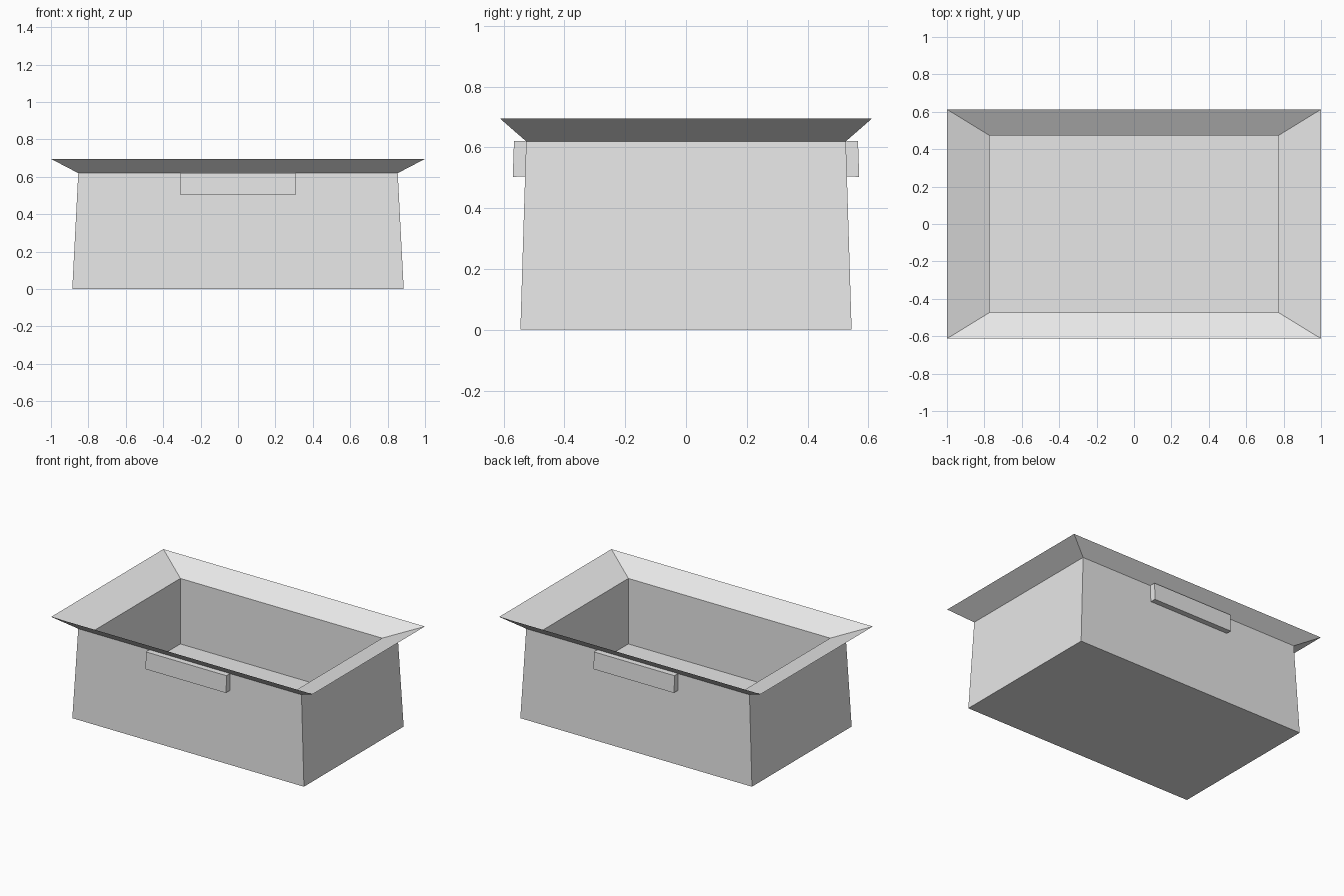
import bpy
import bmesh

old = bpy.data.objects.get("Cube")
if old:
    bpy.data.objects.remove(old, do_unlink=True)

# Single plain grey material
grey = bpy.data.materials.new("light grey")
grey.use_nodes = True
colour = (0.8, 0.8, 0.8, 1)
grey.diffuse_color = colour
grey.node_tree.nodes["Principled BSDF"].inputs["Base Color"].default_value = colour


def finish(bm, name):
    bmesh.ops.recalc_face_normals(bm, faces=bm.faces)
    mesh = bpy.data.meshes.new(name)
    bm.to_mesh(mesh)
    bm.free()
    mesh.materials.append(grey)
    obj = bpy.data.objects.new(name, mesh)
    bpy.context.collection.objects.link(obj)
    return obj


def loft(name, loops):
    """Skin a run of four-cornered loops and cap both ends."""
    bm = bmesh.new()
    rings = [[bm.verts.new(p) for p in loop] for loop in loops]
    for a, b in zip(rings, rings[1:]):
        for i in range(4):
            j = (i + 1) % 4
            bm.faces.new((a[i], a[j], b[j], b[i]))
    bm.faces.new(rings[0])
    bm.faces.new(rings[-1])
    return finish(bm, name)


def rectangle(hx, hy, z):
    return [(-hx, -hy, z), (hx, -hy, z), (hx, hy, z), (-hx, hy, z)]


# Open box: base, shoulder, flared rim edge, inner lip, inside floor
profile = [
    (0.886, 0.545, 0.0),
    (0.854, 0.526, 0.62),
    (1.0, 0.613, 0.696),
    (0.772, 0.473, 0.608),
    (0.772, 0.473, 0.155),
]
loft("box", [rectangle(*p) for p in profile])

# Grip blocks on the long walls, tilted with the wall
section = [(0.52, 0.505), (0.57, 0.503), (0.566, 0.621), (0.52, 0.622)]
for name, side in (("front_handle", -1), ("back_handle", 1)):
    loft(name, [[(x, side * y, z) for y, z in section] for x in (-0.308, 0.308)])
